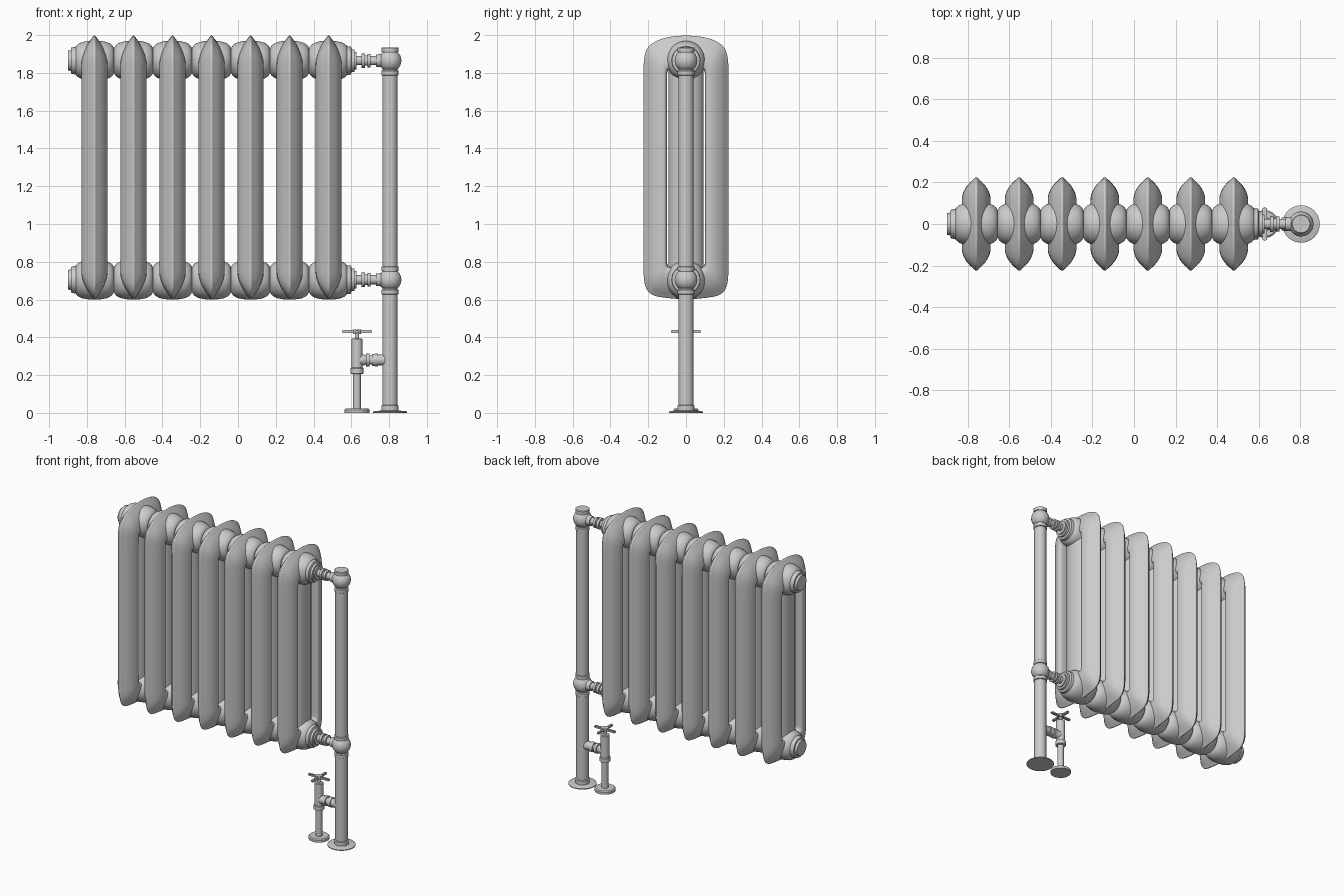
import bpy, bmesh
from math import sin, cos, pi, radians
from mathutils import Vector

if "Cube" in bpy.data.objects:
    bpy.data.objects.remove(bpy.data.objects["Cube"])


def finish(bm, name, angle=35, subsurf=0):
    bmesh.ops.recalc_face_normals(bm, faces=bm.faces[:])
    me = bpy.data.meshes.new(name)
    bm.to_mesh(me)
    bm.free()
    ob = bpy.data.objects.new(name, me)
    bpy.context.collection.objects.link(ob)
    if subsurf:
        ob.modifiers.new("smooth", "SUBSURF").levels = subsurf
        ob.modifiers["smooth"].render_levels = subsurf
    bpy.ops.object.select_all(action='DESELECT')
    ob.select_set(True)
    bpy.context.view_layer.objects.active = ob
    bpy.ops.object.shade_smooth_by_angle(angle=radians(angle))
    return ob


def lathe(name, profile, origin, axis='Z', n=32, squash=1.0, angle=35):
    """Revolve (position along axis, radius) points around an axis through origin."""
    bm = bmesh.new()
    rings = []
    for h, r in profile:
        ring = []
        for i in range(n):
            a, b = r * cos(2 * pi * i / n), r * sin(2 * pi * i / n)
            co = (h, a, b) if axis == 'X' else (a * squash, b, h)
            ring.append(bm.verts.new(Vector(co) + Vector(origin)))
        rings.append(ring)
    for p, q in zip(rings, rings[1:]):
        for i in range(n):
            j = (i + 1) % n
            bm.faces.new((p[i], p[j], q[j], q[i]))
    bm.faces.new(rings[0])
    bm.faces.new(rings[-1])
    return finish(bm, name, angle)


def instance(src, name, dx, dz=0):
    ob = src.copy()
    ob.name = name
    ob.location = (dx, 0, dz)
    bpy.context.collection.objects.link(ob)


def mirror_loop(half):
    return half + [(-y, z) for y, z in reversed(half[1:-1])]


Z_TOP, Z_LOW, X0, STEP = 1.865, 0.705, -0.76, 1.24 / 6
X_END = X0 + 6 * STEP

# radiator section shell: lens-shaped shell lofted from outer rim to inner slot
outer = mirror_loop([(0, 2.0), (.09, 1.993), (.16, 1.972), (.21, 1.935), (.225, 1.87), (.225, 1.8),
                     (.225, 1.3), (.225, .78), (.225, .71), (.213, .65), (.175, .617), (.1, .608), (0, .597)])
inner = mirror_loop([(0, 1.82), (.045, 1.82), (.08, 1.82), (.098, 1.815), (.1, 1.795), (.1, 1.75),
                     (.1, 1.3), (.1, .84), (.1, .795), (.098, .775), (.08, .77), (.045, .77), (0, .77)])
thick = [(0, .005), (.06, .011), (.15, .024), (.32, .045), (.55, .062), (.8, .071), (.95, .066), (1, .05)]
loop = thick + [(t, -x) for t, x in reversed(thick)]
bm = bmesh.new()
rings = []
for t, x in loop:
    rings.append([bm.verts.new((x, a + (c - a) * t, b + (d - b) * t))
                  for (a, b), (c, d) in zip(outer, inner)])
n = len(outer)
for k, p in enumerate(rings):
    q = rings[(k + 1) % len(rings)]
    for i in range(n):
        j = (i + 1) % n
        bm.faces.new((p[i], p[j], q[j], q[i]))
shell = finish(bm, "section_shell_1", 60, subsurf=2)
shell.location.x = X0

# middle column of each section and the bulging hubs that join sections
column = lathe("middle_column_1", [(.7, .092), (1.87, .092)], (0, 0, 0), squash=.68)
column.location.x = X0
half = [(0, .106), (.04, .103), (.065, .098), (.083, .09), (.095, .08), (.1035, .066)]
hub_profile = [(-h, r) for h, r in reversed(half[1:])] + half
hub = lathe("upper_hub_1", hub_profile, (0, 0, 0), 'X', 40, angle=50)
hub.location = (X0, 0, Z_TOP)
for i in range(7):
    x = X0 + i * STEP
    if i:
        instance(shell, f"section_shell_{i+1}", x)
        instance(column, f"middle_column_{i+1}", x)
        instance(hub, f"upper_hub_{i+1}", x, Z_TOP)
    instance(hub, f"lower_hub_{i+1}", x, Z_LOW)

# end plugs, unions and ball joints at both levels
for label, z in (("upper", Z_TOP), ("lower", Z_LOW)):
    lathe(label + "_end_plug", [(-.9, .052), (-.884, .055), (-.884, .068), (-.86, .074), (-.84, .074)],
          (0, 0, z), 'X')
    lathe(label + "_end_bush", [(.56, .078), (.598, .074), (.602, .06), (.618, .06), (.618, .046),
                                (.628, .046), (.628, .024), (.65, .024)], (0, 0, z), 'X')
    lathe(label + "_union", [(.62, .024), (.655, .024), (.655, .038), (.672, .038), (.672, .027),
                             (.685, .027), (.685, .036), (.702, .036), (.702, .024), (.73, .024),
                             (.73, .032), (.765, .036)], (0, 0, z), 'X', 24)
    ball = [(.06 * cos(pi * k / 14), .06 * sin(pi * k / 14)) for k in range(11, 2, -1)]
    lathe(label + "_ball_joint", [(-.078, .041), (-.075, .046), (-.055, .046), (-.052, .042)] + ball
          + [(.045, .046), (.067, .046), (.07, .042)], (.805, 0, z))

# standing pipe with floor flange
lathe("standing_pipe", [(0, .09), (.006, .09), (.01, .08), (.012, .046), (.038, .046), (.042, .04),
                        (1.915, .04)], (.805, 0, 0), n=40)

# valve on its own tail pipe
lathe("valve_body", [(0, .067), (.016, .067), (.022, .06), (.022, .021), (.205, .021), (.208, .034),
                     (.236, .034), (.24, .03), (.39, .03), (.394, .026), (.394, .011), (.44, .011)],
      (.63, 0, 0))
lathe("valve_connector", [(.63, .026), (.665, .03), (.678, .024), (.678, .034), (.697, .034),
                          (.697, .025), (.71, .025), (.71, .032), (.738, .034), (.738, .028),
                          (.78, .03)], (0, 0, .28), 'X', 24)

# cross handle
lathe("handle_boss", [(.418, .022), (.442, .022)], (.63, 0, 0), n=24)
for name, size in (("handle_bar_long", (.16, .02, .016)), ("handle_bar_cross", (.02, .16, .016))):
    bm = bmesh.new()
    bmesh.ops.create_cube(bm, size=1)
    bmesh.ops.scale(bm, vec=size, verts=bm.verts)
    bmesh.ops.translate(bm, vec=(.63, 0, .43), verts=bm.verts)
    bmesh.ops.bevel(bm, geom=bm.edges[:], offset=.004, segments=2, affect='EDGES')
    finish(bm, name)
